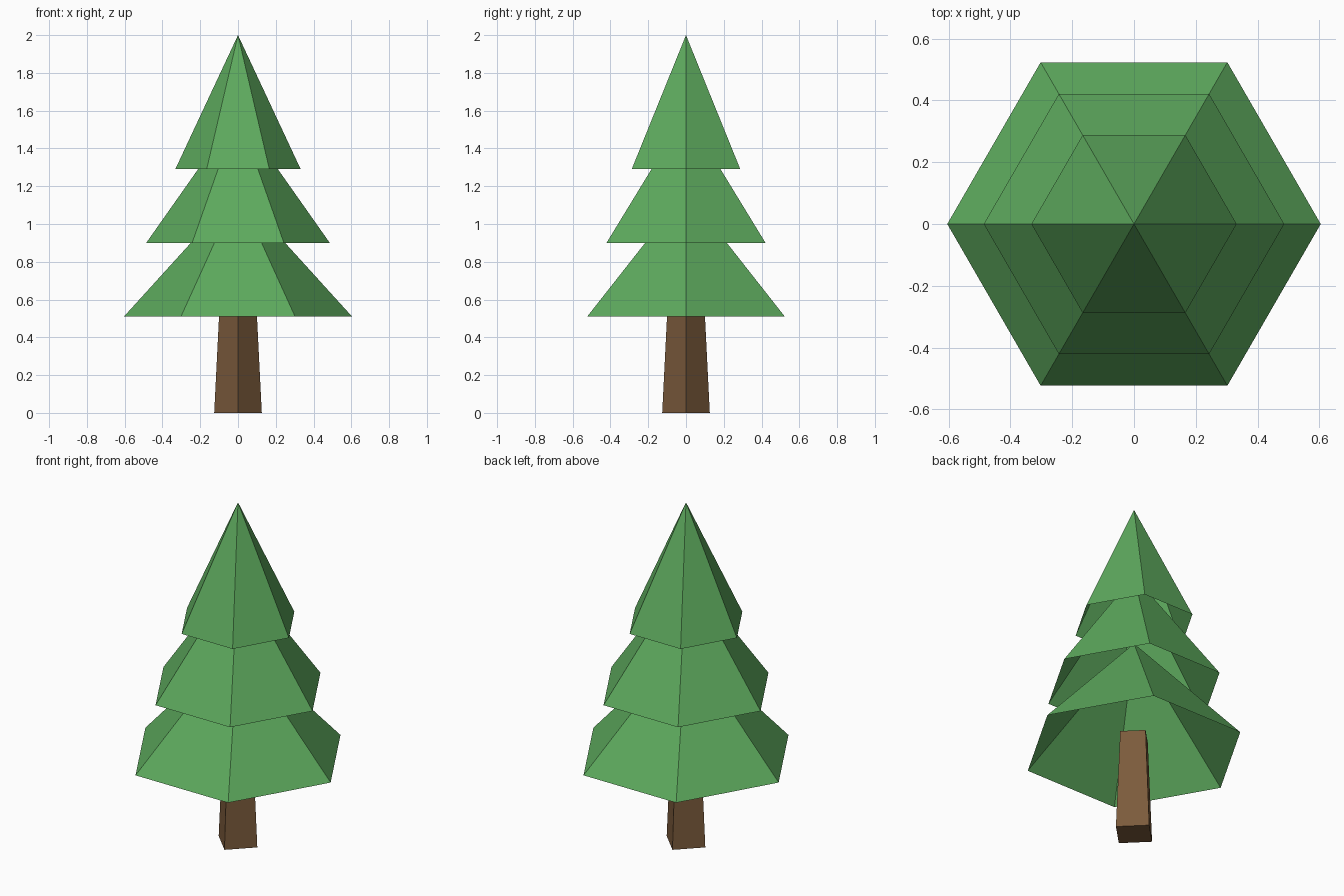
import bpy, bmesh, math
from mathutils import Matrix

if "Cube" in bpy.data.objects:
    bpy.data.objects.remove(bpy.data.objects["Cube"])


def material(name, color):
    mat = bpy.data.materials.new(name)
    mat.diffuse_color = color
    mat.use_nodes = True
    mat.node_tree.nodes["Principled BSDF"].inputs["Base Color"].default_value = mat.diffuse_color
    return mat


def cone(name, sides, r_bottom, r_top, z0, z1, mat, capped):
    """Upright flat-shaded cone or taper with one corner on +x."""
    bm = bmesh.new()
    bmesh.ops.create_cone(bm, cap_ends=capped, segments=sides,
                          radius1=r_bottom, radius2=r_top, depth=z1 - z0,
                          matrix=Matrix.Translation((0, 0, (z0 + z1) / 2))
                          @ Matrix.Rotation(math.pi / 2, 4, 'Z'))
    bmesh.ops.remove_doubles(bm, verts=bm.verts, dist=1e-5)
    # Primitive start angle varies: turn so that a corner lies on +x
    v = min(bm.verts, key=lambda p: p.co.z)
    bmesh.ops.rotate(bm, verts=bm.verts, cent=(0, 0, 0),
                     matrix=Matrix.Rotation(-math.atan2(v.co.y, v.co.x), 3, 'Z'))
    mesh = bpy.data.meshes.new(name)
    bm.to_mesh(mesh)
    bm.free()
    mesh.materials.append(mat)
    obj = bpy.data.objects.new(name, mesh)
    bpy.context.collection.objects.link(obj)
    return obj


green = material("foliage", (0.11, 0.40, 0.11, 1))
brown = material("bark", (0.20, 0.105, 0.045, 1))

# Square tapered trunk, ending just inside the lowest tier
cone("trunk", 4, 0.126, 0.096, 0.0, 0.60, brown, True)

# Three hollow six-sided foliage tiers, open underneath
tiers = [("lower_branches", 0.604, 0.51, 1.175),
         ("middle_branches", 0.486, 0.90, 1.59),
         ("top_branches", 0.332, 1.29, 2.0)]
for name, radius, z0, z1 in tiers:
    cone(name, 6, radius, 0.0, z0, z1, green, False)
